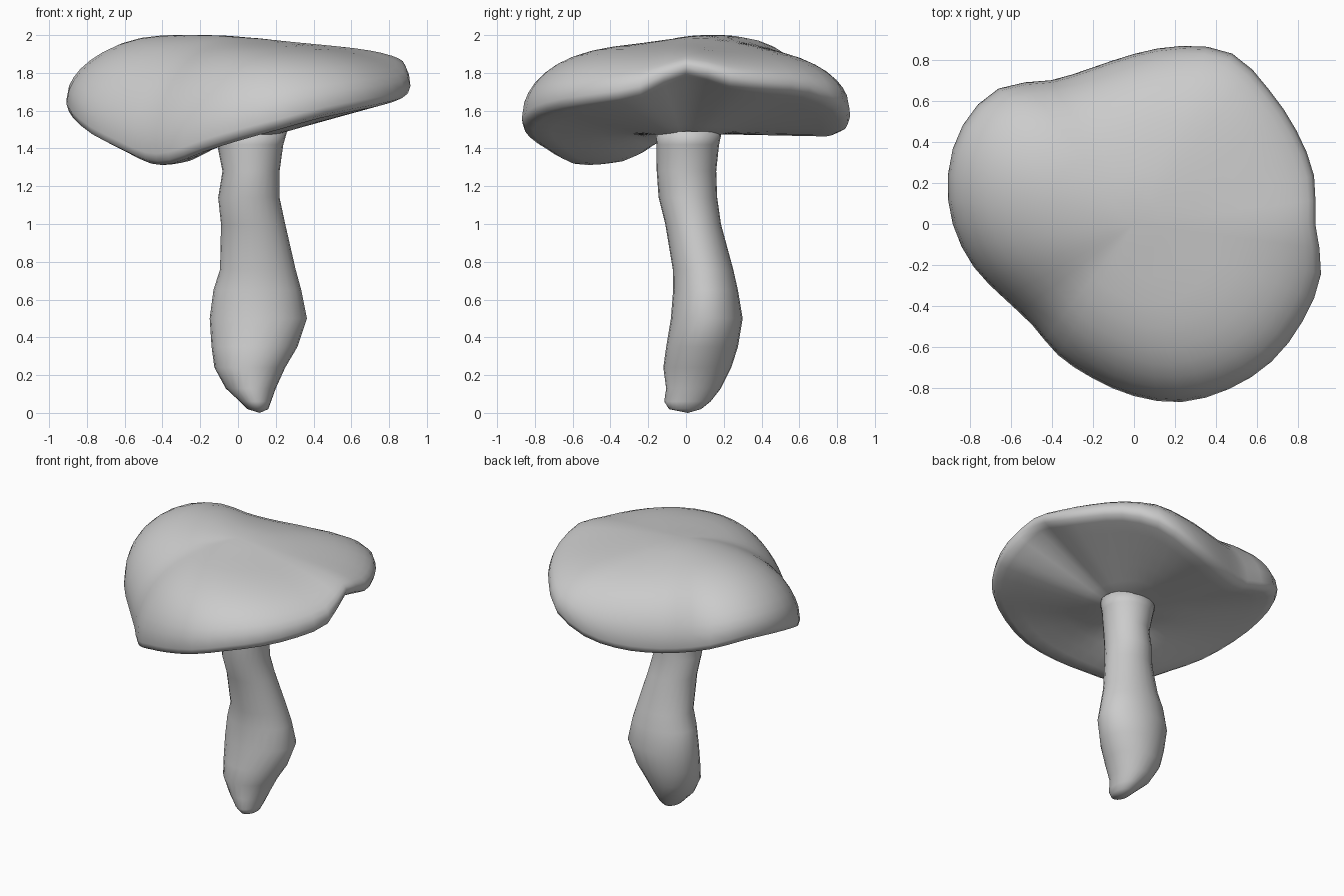
import bpy, bmesh
from math import sin, cos, pi, exp, radians

if "Cube" in bpy.data.objects:
    bpy.data.objects.remove(bpy.data.objects["Cube"])

SEG = 48

def skin(name, rings, start, end):
    """Closed surface through rings of points, fanned to a pole at each end."""
    bm = bmesh.new()
    loops = [[bm.verts.new(p) for p in ring] for ring in rings]
    n = len(rings[0])
    for a, b in zip(loops, loops[1:]):
        for i in range(n):
            j = (i + 1) % n
            bm.faces.new((a[i], a[j], b[j], b[i]))
    for pole, loop in ((start, loops[0]), (end, loops[-1])):
        v = bm.verts.new(pole)
        for i in range(n):
            bm.faces.new((v, loop[i], loop[(i + 1) % n]))
    bmesh.ops.recalc_face_normals(bm, faces=bm.faces)
    me = bpy.data.meshes.new(name)
    bm.to_mesh(me)
    bm.free()
    for f in me.polygons:
        f.use_smooth = True
    ob = bpy.data.objects.new(name, me)
    bpy.context.collection.objects.link(ob)
    return ob

def cyclic(table, t):
    """Smooth periodic interpolation, t from 0 to 1."""
    n = len(table)
    i = int(t * n)
    f = t * n - i
    a, b, c, d = (table[(i + k) % n] for k in (-1, 0, 1, 2))
    return b + 0.5 * f * (c - a + f * (2*a - 5*b + 4*c - d + f * (3*(b - c) + d - a)))

# Cap: rim radius and lip height every 15 degrees, counter-clockwise from +x
radius = [.885, .91, .915, .93, .96, .90, .83, .79, .81, .935, .965, .94,
          .885, .81, .73, .70, .74, .78, .84, .90, .93, .95, .95, .945]
lip = [1.78, 1.72, 1.69, 1.67, 1.60, 1.51, 1.47, 1.465, 1.49, 1.57, 1.62, 1.60,
       1.54, 1.455, 1.38, 1.32, 1.32, 1.38, 1.44, 1.50, 1.56, 1.60, 1.63, 1.67]
# Fullness of the top profile, every 45 degrees
fullness = [2.6, 2.3, 3, 3.8, 3.3, 2.5, 3, 3]

def crown(x, y):
    left = .05 * exp(-((x + .52) ** 2 + (y - .25) ** 2) / .12)
    middle = .035 * exp(-(x + .05) ** 2 / .12 - (y - .08) ** 2 / .06)
    return 1.955 + left + middle

def cap_ring(place):
    ring = []
    for i in range(SEG):
        t = i / SEG
        a = 2 * pi * t
        r, z = place(a, cyclic(radius, t), cyclic(lip, t))
        ring.append((r * cos(a), r * sin(a), z))
    return ring

def upper(s):
    def place(a, R, L):
        rim = L + .06
        p = cyclic(fullness, a / (2 * pi))
        top = crown(s * R * cos(a), s * R * sin(a))
        return s * R, rim + (top - rim) * (1 - s ** p) ** .5
    return place

def under(s):
    def place(a, R, L):
        # gills level out around the stem; the low front-left lobe sags
        t = min(1, (1 - s / .93) / .75)
        sag = .05 * exp(-((a - radians(230)) / .5) ** 2)
        return s * R, L + (1.475 - L) * t - sag * sin(pi * t)
    return place

rings = [cap_ring(upper(s)) for s in
         (.15, .3, .45, .58, .7, .79, .86, .92, .96, .985, 1)]
rings.append(cap_ring(lambda a, R, L: (.985 * R, L + .02)))
rings += [cap_ring(under(s)) for s in (.93, .82, .68, .52, .36, .23)]
skin("mushroom_cap", rings, (0, 0, crown(0, 0)), (.05, .01, 1.475))

# Stem: height, x range, y range
sections = [
    (.02, .05, .16, -.09, .08), (.06, .01, .175, -.115, .13),
    (.13, -.065, .20, -.105, .185), (.24, -.125, .25, -.12, .24),
    (.35, -.14, .315, -.105, .275), (.5, -.15, .365, -.08, .30),
    (.65, -.13, .335, -.068, .275), (.76, -.095, .305, -.07, .25),
    (1.0, -.09, .25, -.11, .185), (1.14, -.105, .22, -.145, .165),
    (1.28, -.082, .22, -.155, .16), (1.42, -.11, .24, -.155, .175),
    (1.49, -.125, .26, -.16, .19)]

def oval(z, x0, x1, y0, y1, n=24):
    return [((x0 + x1) / 2 + (x1 - x0) / 2 * cos(2 * pi * i / n),
             (y0 + y1) / 2 + (y1 - y0) / 2 * sin(2 * pi * i / n), z)
            for i in range(n)]

skin("mushroom_stem", [oval(*s) for s in sections], (.115, .01, 0), (.065, .015, 1.5))
